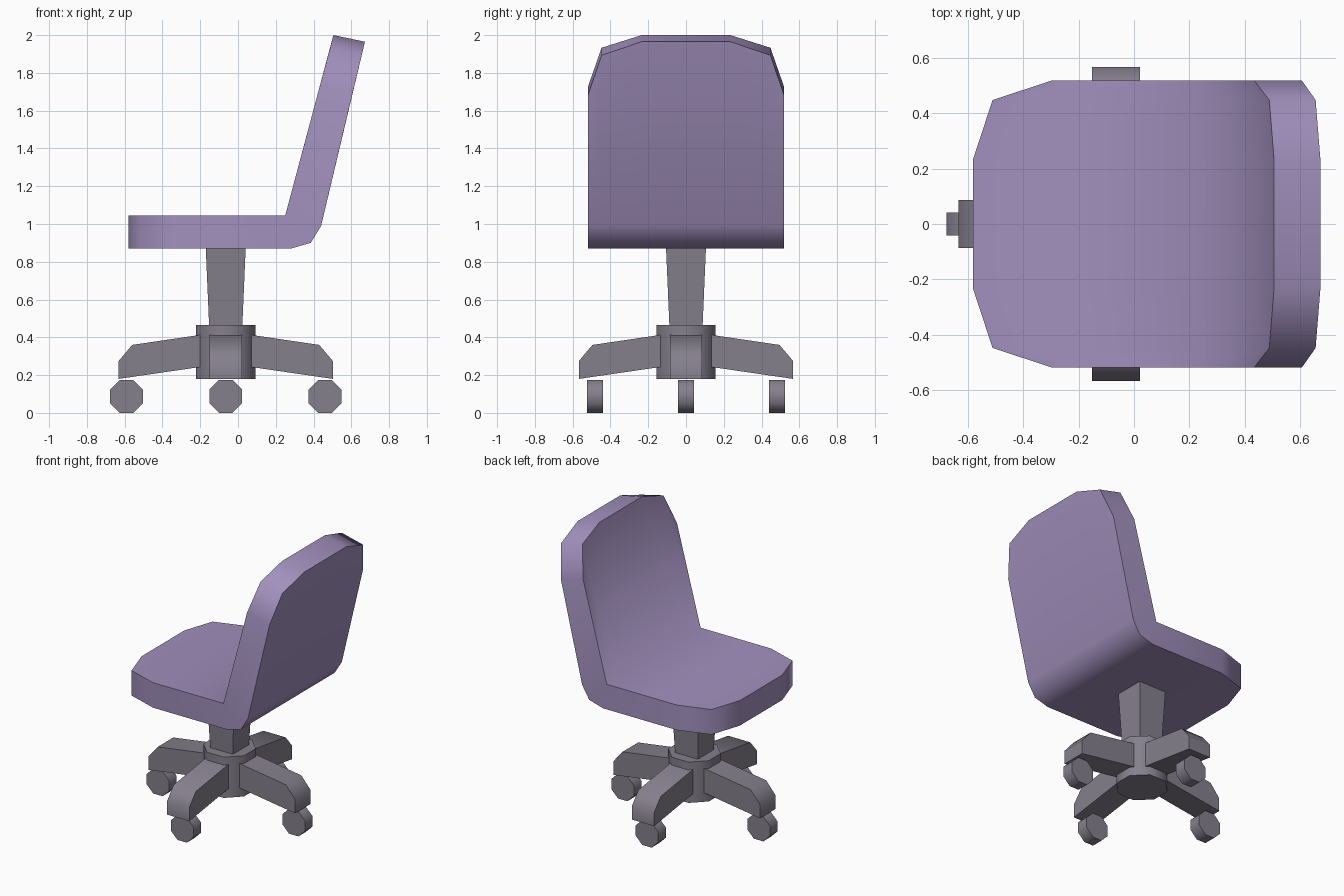
import bpy
import math
from mathutils import Matrix, Vector

default = bpy.data.objects.get("Cube")
if default:
    bpy.data.objects.remove(default, do_unlink=True)


def material(name, colour):
    mat = bpy.data.materials.new(name)
    mat.use_nodes = True
    mat.diffuse_color = (*colour, 1)
    mat.node_tree.nodes["Principled BSDF"].inputs["Base Color"].default_value = (*colour, 1)
    return mat


PURPLE = material("purple upholstery", (0.36, 0.28, 0.51))
GREY = material("grey plastic", (0.235, 0.215, 0.265))
CENTRE_X = -0.065


def loft(name, rings, mat, matrix=Matrix()):
    """Skin a row of equal-length rings, cap both ends and smooth soft bends."""
    n = len(rings[0])
    verts = [matrix @ Vector(p) for ring in rings for p in ring]
    faces = [tuple(range(n)), tuple(range(len(verts) - n, len(verts)))]
    for r in range(len(rings) - 1):
        for i in range(n):
            j = (i + 1) % n
            faces.append((r * n + i, r * n + j, (r + 1) * n + j, (r + 1) * n + i))
    mesh = bpy.data.meshes.new(name)
    mesh.from_pydata(verts, [], faces)
    mesh.materials.append(mat)
    obj = bpy.data.objects.new(name, mesh)
    bpy.context.collection.objects.link(obj)
    bpy.ops.object.select_all(action="DESELECT")
    obj.select_set(True)
    bpy.context.view_layer.objects.active = obj
    bpy.ops.object.mode_set(mode="EDIT")
    bpy.ops.mesh.select_all(action="SELECT")
    bpy.ops.mesh.normals_make_consistent(inside=False)
    bpy.ops.object.mode_set(mode="OBJECT")
    bpy.ops.object.shade_smooth_by_angle(angle=math.radians(80))
    return obj


def octagon(flat_radius):
    r = flat_radius / math.cos(math.pi / 8)
    angles = [(k + 0.5) * math.pi / 4 for k in range(8)]
    return [(r * math.cos(a), r * math.sin(a)) for a in angles]


# Seat and backrest: one bent side profile, shortened towards both sides
def shell_ring(y, front_x, inner_tip, outer_tip):
    profile = [(front_x, 1.045), (0.25, 1.045), inner_tip, outer_tip,
               (0.44, 0.99), (0.385, 0.9), (0.28, 0.87), (front_x, 0.87)]
    return [(x, y, z) for x, z in profile]


stations = [(0.235, -0.58, (0.505, 2.0), (0.672, 1.965)),
            (0.447, -0.51, (0.488, 1.933), (0.655, 1.893)),
            (0.518, -0.295, (0.433, 1.73), (0.605, 1.685))]
left_side = [shell_ring(*s) for s in stations]
right_side = [shell_ring(-s[0], *s[1:]) for s in reversed(stations)]
loft("seat_and_backrest", right_side + left_side, PURPLE)

# Tapered square column
loft("column", [[(CENTRE_X + sx * h, sy * h, z)
                 for sx, sy in ((-1, -1), (1, -1), (1, 1), (-1, 1))]
                for h, z in ((0.087, 0.44), (0.106, 0.88))], GREY)

# Octagonal hub
loft("hub", [[(CENTRE_X + x, y, z) for x, y in octagon(0.157)]
             for z in (0.18, 0.465)], GREY)

# Four legs, turned around the hub
leg_profile = [(0.1, 0.418), (0.495, 0.36), (0.567, 0.275), (0.567, 0.18), (0.1, 0.248)]
for k, side in enumerate(("back", "left", "front", "right")):
    turn = Matrix.Translation((CENTRE_X, 0, 0)) @ Matrix.Rotation(k * math.pi / 2, 4, "Z")
    loft(f"leg_{side}", [[(x, y, z) for x, z in leg_profile] for y in (-0.086, 0.086)],
         GREY, turn)

# Casters, all rolling the same way
for side, dx, dy in (("back", 0.525, 0), ("left", 0, 0.482),
                     ("front", -0.525, 0), ("right", 0, -0.482)):
    loft(f"caster_{side}", [[(CENTRE_X + dx + x, dy + y, 0.087 + z) for x, z in octagon(0.087)]
                            for y in (-0.042, 0.042)], GREY)
